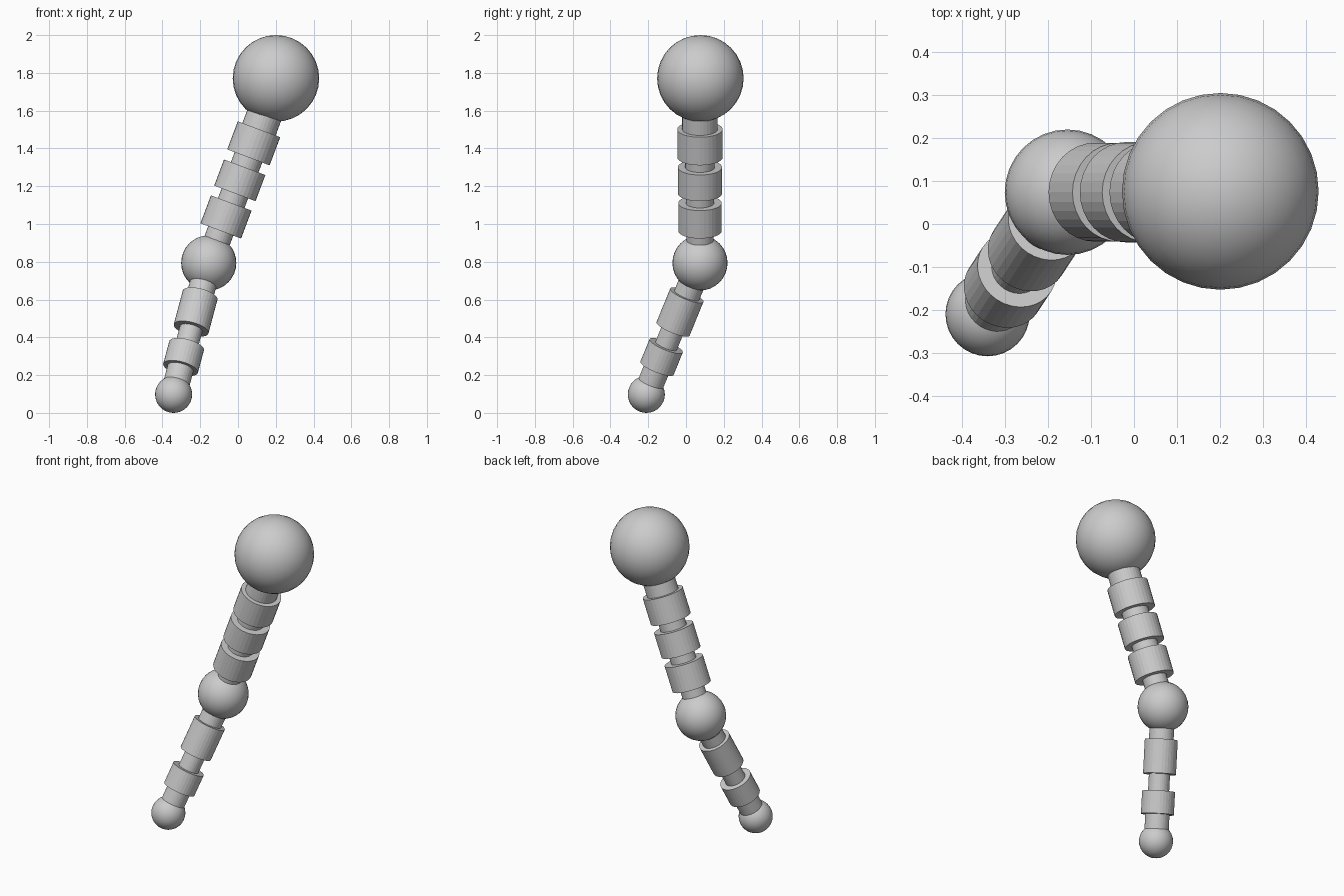
import bpy, math
from mathutils import Vector

if "Cube" in bpy.data.objects:
    bpy.data.objects.remove(bpy.data.objects["Cube"])

grey = bpy.data.materials.new("plain_grey")
grey.diffuse_color = (0.6, 0.6, 0.6, 1)
grey.use_nodes = True
grey.node_tree.nodes["Principled BSDF"].inputs["Base Color"].default_value = grey.diffuse_color

SHOULDER = Vector((0.201, 0.076, 1.771))
ELBOW = Vector((-0.155, 0.074, 0.794))
HAND = Vector((-0.341, -0.21, 0.098))


def ball(name, centre, radius):
    bpy.ops.mesh.primitive_uv_sphere_add(segments=32, ring_count=16, radius=radius, location=centre)
    ob = bpy.context.object
    ob.name = name
    ob.data.materials.append(grey)
    bpy.ops.object.shade_smooth()


def tube(name, origin, axis, start, end, radius):
    """Cylinder along an axis, between two distances from the origin."""
    bpy.ops.mesh.primitive_cylinder_add(vertices=32, radius=radius, depth=end - start,
                                        location=origin + axis * (start + end) / 2)
    ob = bpy.context.object
    ob.name = name
    ob.rotation_euler = axis.to_track_quat('Z', 'Y').to_euler()
    ob.data.materials.append(grey)
    bpy.ops.object.shade_flat()


# Joint balls
ball("shoulder_ball", SHOULDER, 0.229)
ball("elbow_ball", ELBOW, 0.146)
ball("hand_ball", HAND, 0.098)

# Upper arm, measured upward from the elbow: core pieces, then collars
up = Vector((0.352, 0, 0.936)).normalized()
for s, e, r in [(0.05, 0.25, 0.071), (0.25, 0.46, 0.075), (0.46, 0.67, 0.078), (0.67, 0.92, 0.094)]:
    tube("upper_arm_core", ELBOW, up, s, e, r)
for s, e, r in [(0.181, 0.339, 0.115), (0.393, 0.541, 0.117), (0.597, 0.756, 0.12)]:
    tube("upper_arm_collar", ELBOW, up, s, e, r)

# Forearm, measured downward from the elbow: core pieces, then collars
down = (HAND - ELBOW).normalized()
for s, e, r in [(0.05, 0.29, 0.071), (0.29, 0.55, 0.061), (0.55, 0.74, 0.07)]:
    tube("forearm_core", ELBOW, down, s, e, r)
for s, e, r in [(0.19, 0.388, 0.095), (0.488, 0.62, 0.095)]:
    tube("forearm_collar", ELBOW, down, s, e, r)
